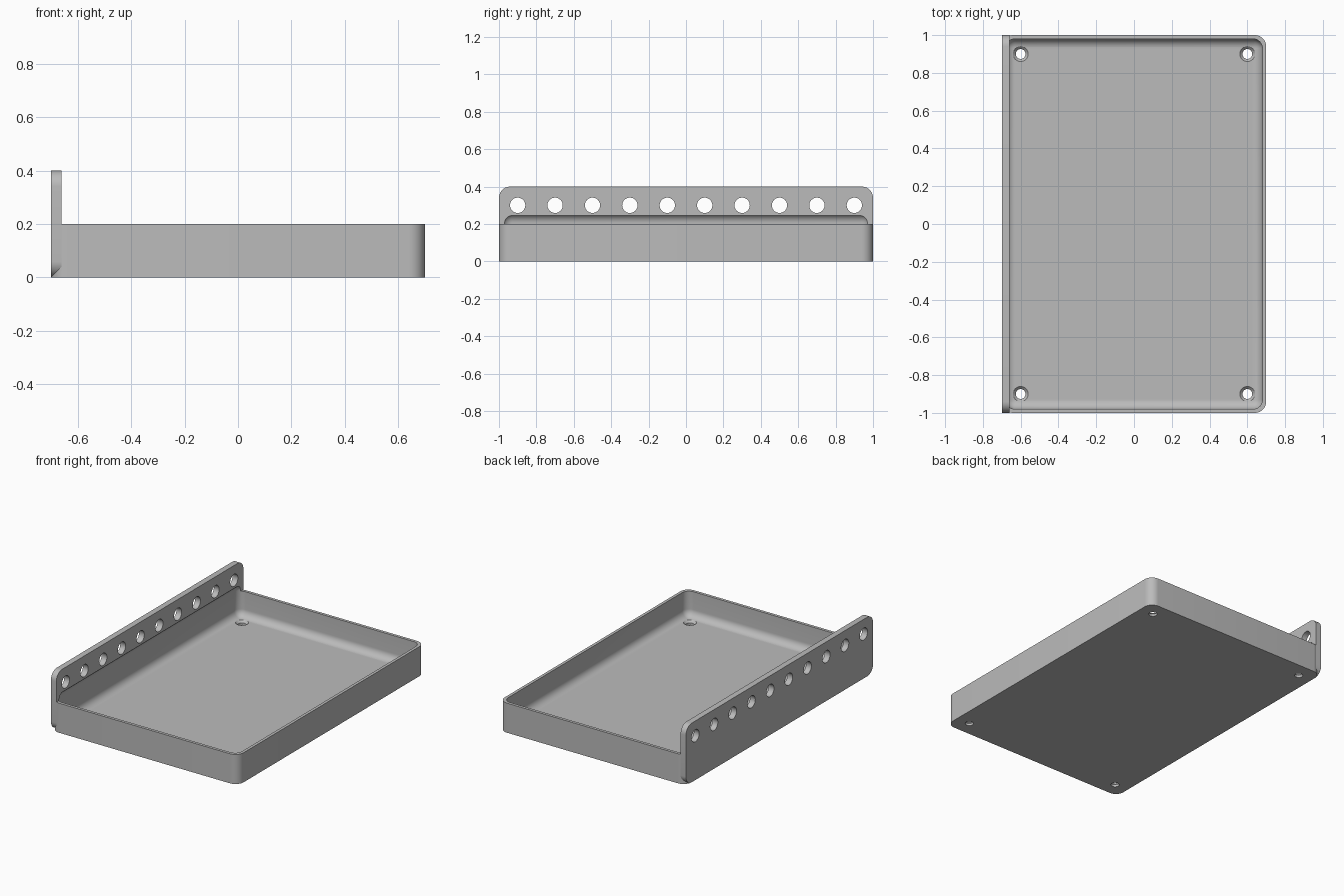
import bpy
import bmesh
from math import radians
from mathutils import Matrix, Vector

cube = bpy.data.objects.get("Cube")
if cube:
    bpy.data.objects.remove(cube, do_unlink=True)

grey = bpy.data.materials.new("matte grey")
grey.use_nodes = True
colour = (0.5, 0.5, 0.5, 1)
grey.diffuse_color = colour
grey.node_tree.nodes["Principled BSDF"].inputs["Base Color"].default_value = colour


def finish(name, bm):
    mesh = bpy.data.meshes.new(name)
    bm.to_mesh(mesh)
    bm.free()
    mesh.materials.append(grey)
    obj = bpy.data.objects.new(name, mesh)
    bpy.context.collection.objects.link(obj)
    return obj


def rounded_box(name, low, high, radius, axis=None, segments=10):
    """Box with rounded edges; with an axis, only edges along it are rounded."""
    low, high = Vector(low), Vector(high)
    bm = bmesh.new()
    bmesh.ops.create_cube(bm, size=1, matrix=Matrix.Translation((low + high) / 2)
                          @ Matrix.Diagonal((*(high - low), 1)))
    edges = [e for e in bm.edges if axis is None
             or abs(e.verts[0].co[axis] - e.verts[1].co[axis]) > 0.01]
    bmesh.ops.bevel(bm, geom=edges, offset=radius, segments=segments,
                    profile=0.5, affect='EDGES', clamp_overlap=True)
    return finish(name, bm)


def add_cone(bm, centre, r_low, r_high, depth, turn=Matrix()):
    bmesh.ops.create_cone(bm, cap_ends=True, segments=32, radius1=r_low, radius2=r_high,
                          depth=depth, matrix=Matrix.Translation(centre) @ turn)


def boolean(target, other, operation):
    mod = target.modifiers.new(operation.lower(), 'BOOLEAN')
    mod.operation, mod.solver, mod.object = operation, 'EXACT', other
    bpy.context.view_layer.objects.active = target
    bpy.ops.object.modifier_apply(modifier=mod.name)
    bpy.data.objects.remove(other, do_unlink=True)


# Tray body joined to the tall side plate
FLOOR = 0.03
tray = rounded_box("tray", (-0.7, -1, 0), (0.7, 1, 0.2), 0.06, axis=2)
plate = rounded_box("side_plate", (-0.7, -1, 0), (-0.66, 1, 0.4), 0.06, axis=0)
boolean(tray, plate, 'UNION')

# Hollow with rounded edges, also undercutting the plate
hollow = rounded_box("hollow", (-0.68, -0.98, FLOOR), (0.68, 0.98, 0.255), 0.05)
boolean(tray, hollow, 'DIFFERENCE')

# Row of ten holes through the plate
bm = bmesh.new()
for i in range(10):
    add_cone(bm, (-0.68, -0.9 + 0.2 * i, 0.3), 0.041, 0.041, 0.2,
             Matrix.Rotation(radians(90), 4, 'Y'))
boolean(tray, finish("plate_holes", bm), 'DIFFERENCE')

# Countersunk screw holes in the floor corners
corners = [(x, y) for x in (-0.6, 0.6) for y in (-0.9, 0.9)]
for name, z, r_low, r_high, depth in (("screw_holes", 0, 0.026, 0.026, 0.2),
                                      ("countersinks", FLOOR, 0.026, 0.054, 0.028)):
    bm = bmesh.new()
    for x, y in corners:
        add_cone(bm, (x, y, z), r_low, r_high, depth)
    boolean(tray, finish(name, bm), 'DIFFERENCE')

# Smooth fillets with crisp edges
bpy.ops.object.select_all(action='DESELECT')
tray.select_set(True)
bpy.context.view_layer.objects.active = tray
bpy.ops.object.shade_smooth_by_angle(angle=radians(30))
